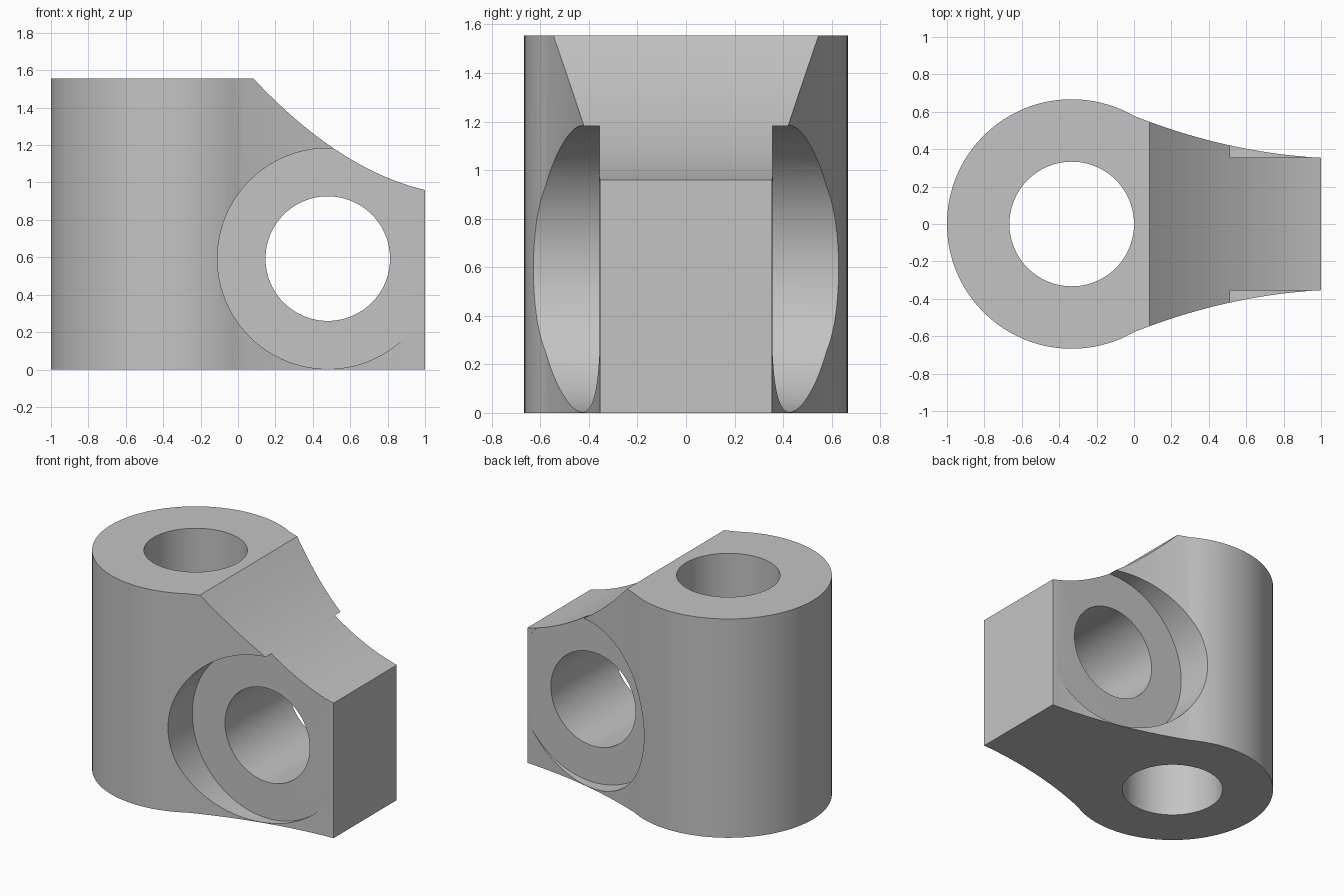
import bpy, bmesh
from math import sin, cos, pi, atan2, radians
from mathutils import Vector

cube = bpy.data.objects.get("Cube")
if cube:
    bpy.data.objects.remove(cube, do_unlink=True)

HEIGHT = 1.555
BORE_R = 0.333
BOSS_X, BOSS_R = -0.333, 0.667      # upright barrel
EYE_X, EYE_Z, EYE_R = 0.48, 0.593, 0.59   # cross eye
EYE_HALF = 0.356                    # half thickness between the eye's flats

grey = bpy.data.materials.new("plain grey")
grey.use_nodes = True
grey.diffuse_color = (0.55, 0.55, 0.55, 1)
grey.node_tree.nodes["Principled BSDF"].inputs["Base Color"].default_value = (0.55, 0.55, 0.55, 1)


def prism(name, outline, start, sweep):
    """Extrude a closed outline of 3D points along the sweep vector."""
    bm = bmesh.new()
    face = bm.faces.new([bm.verts.new(Vector(p) + Vector(start)) for p in outline])
    moved = bmesh.ops.extrude_face_region(bm, geom=[face])["geom"]
    bmesh.ops.translate(bm, vec=sweep, verts=[v for v in moved if isinstance(v, bmesh.types.BMVert)])
    bmesh.ops.recalc_face_normals(bm, faces=bm.faces)
    mesh = bpy.data.meshes.new(name)
    bm.to_mesh(mesh)
    bm.free()
    mesh.materials.append(grey)
    obj = bpy.data.objects.new(name, mesh)
    bpy.context.collection.objects.link(obj)
    return obj


def circle(x, r, n=96):
    return [(x + r * cos(2 * pi * i / n), r * sin(2 * pi * i / n)) for i in range(n)]


def curve(a, b, c, n=32):
    """Smooth concave curve through three points, stepped along x."""
    s1 = (b[1] - a[1]) / (b[0] - a[0])
    s2 = (c[1] - b[1]) / (c[0] - b[0])
    k = (s2 - s1) / (c[0] - a[0])
    xs = [a[0] + (c[0] - a[0]) * i / n for i in range(n + 1)]
    return [(x, a[1] + s1 * (x - a[0]) + k * (x - a[0]) * (x - b[0])) for x in xs]


# Body: round barrel flowing into a tapering arm
join = (0.0, (BOSS_R ** 2 - BOSS_X ** 2) ** 0.5)
side = curve(join, (0.515, 0.42), (1.0, 0.354))
a0 = atan2(join[1], join[0] - BOSS_X)
steps = 72
barrel = [(BOSS_X + BOSS_R * cos(a), BOSS_R * sin(a))
          for a in (a0 + (2 * pi - 2 * a0) * i / steps for i in range(1, steps))]
plan = side[::-1] + barrel + [(x, -y) for x, y in side]
body = prism("bracket_body", [(x, y, 0) for x, y in plan], (0, 0, 0), (0, 0, HEIGHT))

# Cutters: sloping arm top, upright bore, cross bore, flats around the eye
slope = curve((0.083, HEIGHT), (0.515, 1.18), (1.0, 0.96)) + [(1.2, 0.9), (1.2, 2), (0.083, 2)]
eye = [(x, 0, z) for x, z in circle(EYE_X, EYE_R)]
hole = [(x, 0, z) for x, z in circle(EYE_X, BORE_R)]
cutters = [
    prism("slope_cutter", [(x, 0, z) for x, z in slope], (0, -1, 0), (0, 2, 0)),
    prism("upright_bore_cutter", [(x, y, 0) for x, y in circle(BOSS_X, BORE_R)], (0, 0, -1), (0, 0, 4)),
    prism("cross_bore_cutter", hole, (0, -1, EYE_Z), (0, 2, 0)),
]
for s in (-1, 1):
    cutters.append(prism("eye_flat_cutter", eye, (0, s * EYE_HALF, EYE_Z), (0, s, 0)))

for cutter in cutters:
    mod = body.modifiers.new(cutter.name, "BOOLEAN")
    mod.operation = "DIFFERENCE"
    mod.solver = "EXACT"
    mod.object = cutter
    cutter.hide_render = True

# Bake the cuts and drop the cutters
baked = bpy.data.meshes.new_from_object(body.evaluated_get(bpy.context.evaluated_depsgraph_get()))
body.modifiers.clear()
body.data = baked
for cutter in cutters:
    bpy.data.objects.remove(cutter, do_unlink=True)

# Smooth curved walls, keep machined edges sharp
for obj in bpy.context.selected_objects:
    obj.select_set(False)
body.select_set(True)
bpy.context.view_layer.objects.active = body
bpy.ops.object.shade_smooth_by_angle(angle=radians(25))
